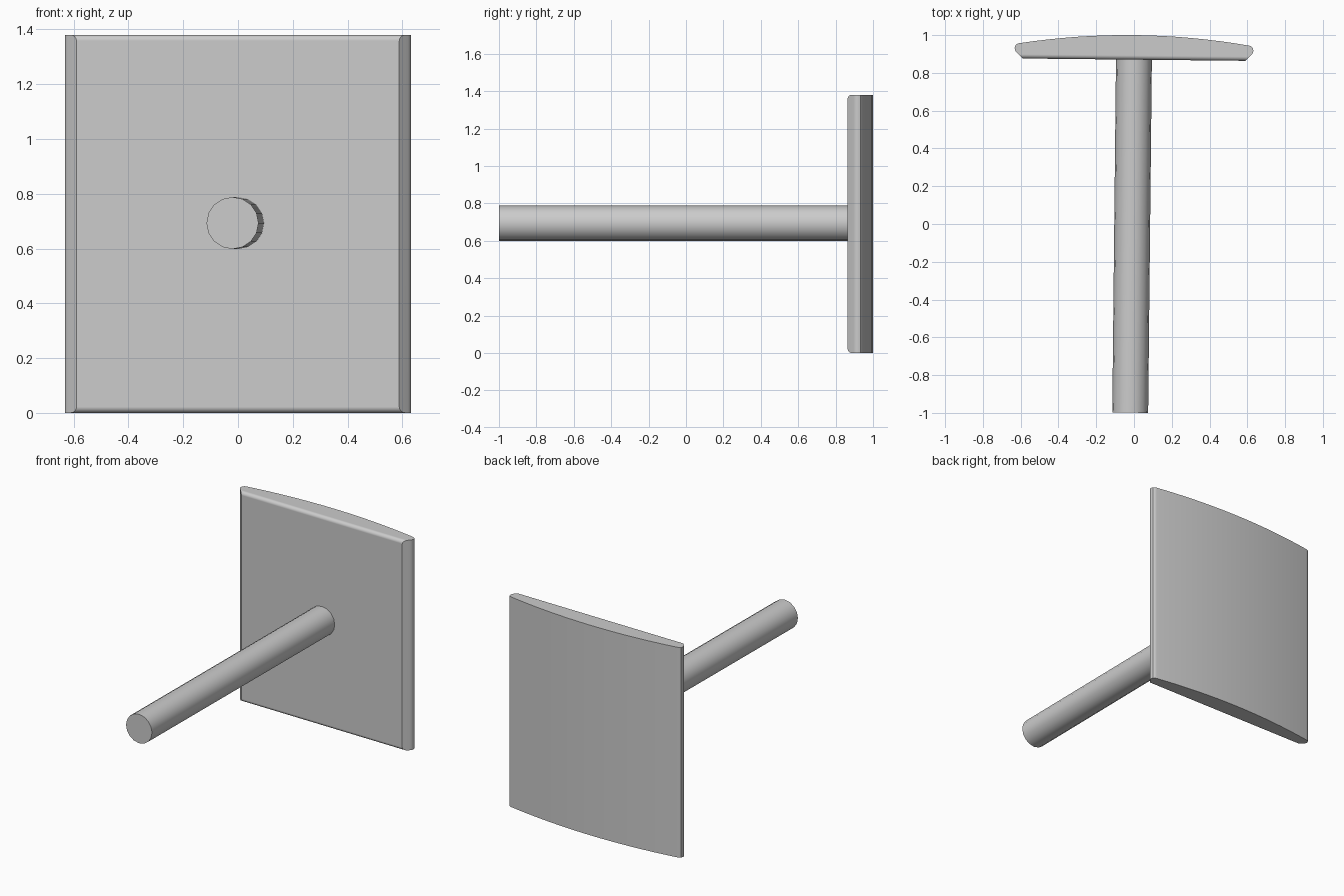
import bpy, bmesh, math
from mathutils import Matrix, Vector

cube = bpy.data.objects.get("Cube")
if cube:
    bpy.data.objects.remove(cube, do_unlink=True)

HEIGHT = 1.38
TURN = math.radians(-0.6)   # slight twist of the whole model about z
SHIFT = -0.0095

grey = bpy.data.materials.new("plain_grey")
grey.use_nodes = True
grey.diffuse_color = (0.6, 0.6, 0.6, 1)
grey.node_tree.nodes["Principled BSDF"].inputs["Base Color"].default_value = (0.6, 0.6, 0.6, 1)


def finish(bm, name):
    """Turn a bmesh into a smooth-shaded grey object in the model's frame."""
    bmesh.ops.recalc_face_normals(bm, faces=bm.faces)
    bm.transform(Matrix.Rotation(TURN, 4, 'Z') @ Matrix.Translation((SHIFT, 0, 0)))
    mesh = bpy.data.meshes.new(name)
    bm.to_mesh(mesh)
    bm.free()
    mesh.materials.append(grey)
    obj = bpy.data.objects.new(name, mesh)
    bpy.context.collection.objects.link(obj)
    bpy.ops.object.select_all(action='DESELECT')
    obj.select_set(True)
    bpy.context.view_layer.objects.active = obj
    bpy.ops.object.shade_smooth_by_angle(angle=math.radians(32))
    weighted = obj.modifiers.new("flat_face_normals", 'WEIGHTED_NORMAL')
    weighted.keep_sharp = True
    return obj


# Plate: flat front, chamfered and rounded sides, gently curved back
side = [(.589, .870), (.621, .901), (.630, .913), (.632, .926),
        (.628, .940), (.618, .948), (.606, .951)]
STEPS = 16
arc = []
for i in range(1, STEPS):
    x = .606 * (1 - 2 * i / STEPS)
    arc.append((x, 1 - .049 * (x / .606) ** 2))
outline = side + arc + [(-x, y) for x, y in reversed(side)]

bm = bmesh.new()
base = bm.faces.new([bm.verts.new((x, y, 0)) for x, y in outline])
top = bmesh.ops.extrude_face_region(bm, geom=[base])["geom"]
bmesh.ops.translate(bm, verts=[g for g in top if isinstance(g, bmesh.types.BMVert)],
                    vec=Vector((0, 0, HEIGHT)))

# Round the upper and lower edges of the flat front
front_edges = [e for e in bm.edges
               if all(abs(v.co.y - .870) < .001 for v in e.verts)
               and abs(e.verts[0].co.z - e.verts[1].co.z) < .001]
bmesh.ops.bevel(bm, geom=front_edges, offset=.022, segments=4, profile=.5,
                affect='EDGES')
finish(bm, "curved_plate")

# Rod: straight round bar running forward from the plate
ROD_FRONT, ROD_BACK = -.999, .88
bm = bmesh.new()
place = (Matrix.Translation((0, (ROD_FRONT + ROD_BACK) / 2, .693))
         @ Matrix.Rotation(math.pi / 2, 4, 'X'))
bmesh.ops.create_cone(bm, cap_ends=True, segments=16, radius1=.095, radius2=.095,
                      depth=ROD_BACK - ROD_FRONT, matrix=place)
finish(bm, "rod")
